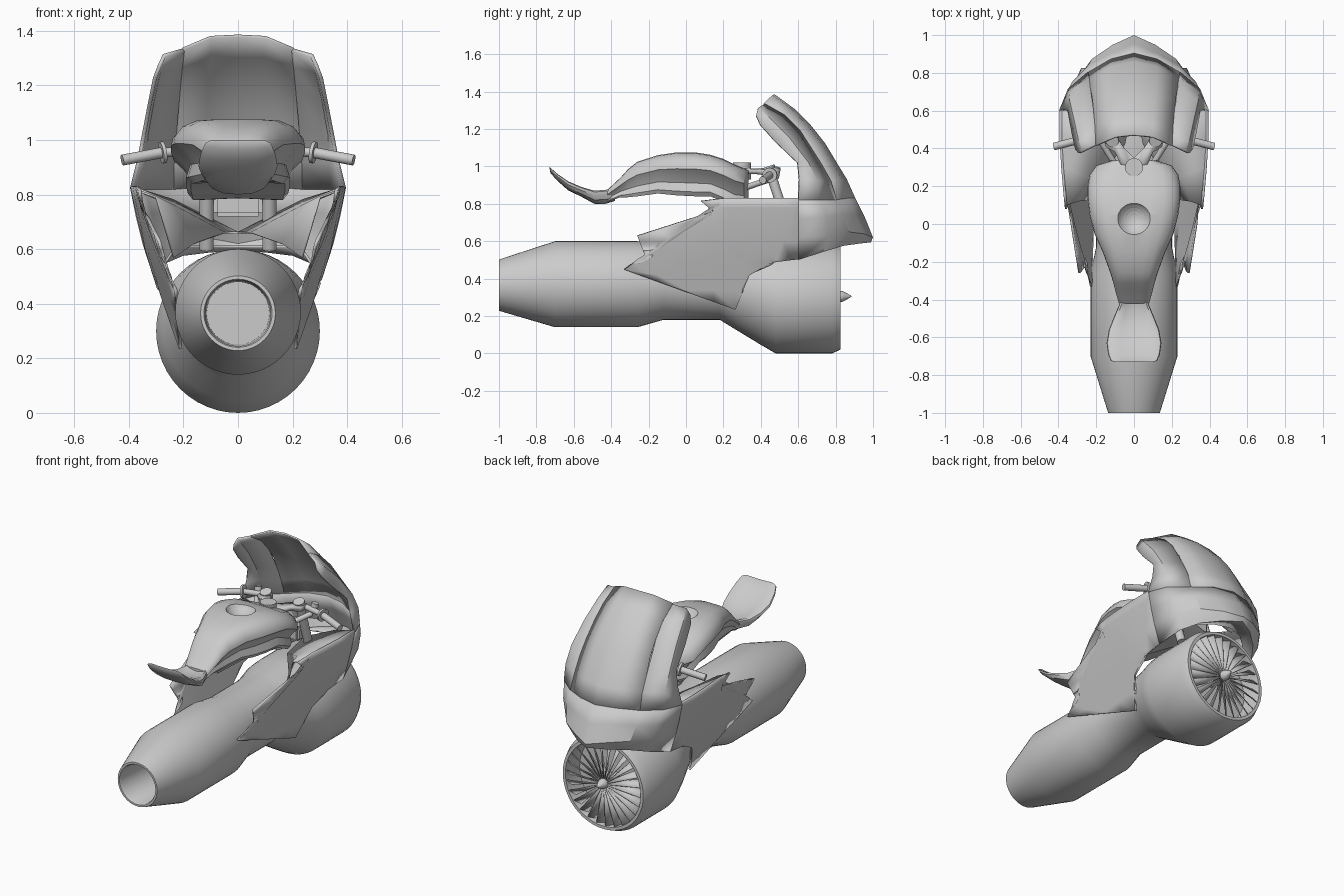
import bpy, bmesh, math
from mathutils import Vector

if "Cube" in bpy.data.objects:
    bpy.data.objects.remove(bpy.data.objects["Cube"])


def finish(name, bm, mirror=False, thick=0, angle=35):
    bmesh.ops.remove_doubles(bm, verts=bm.verts, dist=0.0002)
    bmesh.ops.recalc_face_normals(bm, faces=bm.faces)
    me = bpy.data.meshes.new(name)
    bm.to_mesh(me)
    bm.free()
    ob = bpy.data.objects.new(name, me)
    bpy.context.collection.objects.link(ob)
    bpy.ops.object.select_all(action='DESELECT')
    ob.select_set(True)
    bpy.context.view_layer.objects.active = ob
    bpy.ops.object.shade_smooth_by_angle(angle=math.radians(angle))
    if mirror:
        m = ob.modifiers.new("mirror", 'MIRROR')
        m.use_clip = True
    if thick:
        s = ob.modifiers.new("thickness", 'SOLIDIFY')
        s.thickness = thick
        s.offset = 0
    return ob


def skin(name, rows, closed=False, caps=False, **kw):
    """Join rows of points into a surface."""
    bm = bmesh.new()
    vs = [[bm.verts.new(p) for p in r] for r in rows]
    n = len(rows[0])
    for a, b in zip(vs, vs[1:]):
        for i in range(n if closed else n - 1):
            j = (i + 1) % n
            bm.faces.new((a[i], a[j], b[j], b[i]))
    if caps:
        bm.faces.new(vs[0])
        bm.faces.new(vs[-1])
    return finish(name, bm, **kw)


def circle_loft(name, prof, n=40):
    """Profile entries: y, radius, centre z."""
    rows = [[(r * math.cos(t), y, c + r * math.sin(t))
             for t in (2 * math.pi * i / n for i in range(n))] for y, r, c in prof]
    return skin(name, rows, closed=True, caps=True)


def tube(name, a, b, r, n=16, mirror=False):
    a, b = Vector(a), Vector(b)
    q = (b - a).to_track_quat('Z', 'Y')
    rows = [[p + q @ Vector((r * math.cos(2 * math.pi * i / n), r * math.sin(2 * math.pi * i / n), 0))
             for i in range(n)] for p in (a, b)]
    return skin(name, rows, closed=True, caps=True, mirror=mirror)


def box(name, x, y, z, bevel=0.01):
    bm = bmesh.new()
    bmesh.ops.create_cube(bm, size=1)
    for v in bm.verts:
        v.co = [lo + (hi - lo) * (c + .5) for c, (lo, hi) in zip(v.co, (x, y, z))]
    bmesh.ops.bevel(bm, geom=bm.edges[:], offset=bevel, segments=2, affect='EDGES')
    return finish(name, bm)


def lerp(table, t):
    for (a, fa), (b, fb) in zip(table, table[1:]):
        if t <= b:
            k = max(0, (t - a) / (b - a))
            return fa + (fb - fa) * k
    return table[-1][1]


# Jet engine body: hollow nozzle at the back, intake lip at the front
circle_loft("engine", [
    (-.65, .115, .365), (-.99, .12, .365), (-1, .125, .365), (-1, .137, .365), (-.7, .23, .37),
    (-.26, .23, .37), (-.12, .2, .38), (.18, .2, .38), (.27, .228, .353), (.4, .277, .323), (.48, .3, .3),
    (.78, .3, .3), (.825, .28, .3), (.825, .262, .3), (.7, .25, .3)], 48)

# Fan blades and spinner
bm = bmesh.new()
for k in range(26):
    t = 2 * math.pi * k / 26
    rad, tan = Vector((math.cos(t), 0, math.sin(t))), Vector((-math.sin(t), 0, math.cos(t)))
    quad = []
    for r, w, d, s in ((.03, .004, .02, 1), (.26, .02, .018, 1), (.26, .02, .018, -1), (.03, .004, .02, -1)):
        quad.append(bm.verts.new(rad * r + tan * w * s + Vector((0, .8 + d * s, .3))))
    bm.faces.new(quad)
finish("fan_blades", bm, thick=.004)
circle_loft("spinner", [(.7, .03, .305), (.835, .03, .305), (.845, .025, .305), (.865, .014, .305), (.885, .002, .305)], 16)

# Side fairing: cut-out outline, gridded, then bowed outwards
outline = [(-.26, .63), (.145, .76), (.08, .815), (.2, .83), (.6, .83), (.66, .70), (.74, .55), (.6, .505),
           (.48, .49), (.41, .46), (.34, .42), (.285, .34), (.265, .235), (-.33, .45), (-.21, .5)]
bm = bmesh.new()
bm.faces.new([bm.verts.new((0, y, z)) for y, z in outline])
bmesh.ops.triangulate(bm, faces=bm.faces[:])
for axis, cuts in ((1, (-.15, 0, .15, .3, .45, .6)), (2, (.34, .42, .5, .6, .7, .78))):
    no = Vector((0, axis == 1, axis == 2))
    for c in cuts:
        bmesh.ops.bisect_plane(bm, geom=bm.verts[:] + bm.edges[:] + bm.faces[:], plane_co=no * c, plane_no=no)
WIDTH = [(.23, .22), (.42, .28), (.63, .345), (.82, .388)]
for v in bm.verts:
    y, z = v.co.y, v.co.z
    v.co.x = lerp(WIDTH, z) - .085 * max(0, .4 - y) - .35 * max(0, y - .6)
finish("side_fairing", bm, mirror=True, thick=.012)

# Inner deck between the fairings
skin("inner_deck", [
    [(.355, .1, .81), (.30, .12, .79), (.235, .13, .57)],
    [(.375, .3, .825), (.24, .25, .76), (.16, .28, .62)],
    [(.385, .45, .825), (.24, .42, .77), (.05, .42, .66)],
    [(.385, .6, .825), (.24, .62, .78), (0, .66, .66)]], mirror=True, thick=.008)

# Windscreen
skin("windscreen", [
    [(0, .47, 1.382), (.1, .46, 1.377), (.2, .415, 1.335)],
    [(0, .575, 1.305), (.1, .56, 1.305), (.205, .52, 1.27)],
    [(0, .665, 1.215), (.11, .65, 1.21), (.212, .6, 1.19)],
    [(0, .74, 1.12), (.115, .72, 1.12), (.22, .67, 1.1)],
    [(0, .80, 1.02), (.12, .78, 1.02), (.23, .72, 1.01)],
    [(0, .855, .93), (.12, .83, .93), (.235, .765, .92)],
    [(0, .90, .83), (.12, .87, .83), (.24, .80, .82)]], mirror=True, thick=.01)

# Cowl wings either side of the screen
skin("cowl_wing", [
    [(.2, .42, 1.33), (.27, .385, 1.31), (.288, .375, 1.27)],
    [(.207, .525, 1.27), (.29, .45, 1.25), (.305, .395, 1.225)],
    [(.215, .605, 1.19), (.312, .55, 1.15), (.322, .47, 1.14)],
    [(.23, .72, 1.01), (.335, .65, 1.02), (.345, .595, 1.02)],
    [(.235, .77, .92), (.34, .70, .92), (.362, .605, .93)],
    [(.24, .80, .82), (.345, .71, .82), (.39, .6, .82)]], mirror=True, thick=.014)

# Beak nose with its underside
skin("nose", [
    [(0, .90, .83), (.12, .87, .83), (.24, .80, .82), (.345, .71, .82), (.39, .6, .82)],
    [(0, .95, .73), (.12, .90, .74), (.24, .835, .74), (.32, .755, .73), (.37, .6, .72)],
    [(0, .995, .62), (.11, .945, .64), (.22, .87, .65), (.3, .76, .63), (.345, .6, .62)],
    [(0, .985, .598), (.1, .93, .592), (.2, .84, .58), (.27, .74, .55), (.31, .6, .505)],
    [(0, .87, .61), (.1, .84, .61), (.18, .77, .61), (.24, .7, .59), (.28, .6, .53)]],
    mirror=True, thick=.01, angle=25)


def body(name, stations, section, **kw):
    """Stations: y, half width, top z, bottom z. Section: right half in unit fractions."""
    full = section + [(-u, v) for u, v in reversed(section[1:-1])]
    rows = [[(u * w, y, lo + v * (hi - lo)) for u, v in full] for y, w, hi, lo in stations]
    return skin(name, rows, closed=True, caps=True, **kw)


# Tank with a filler recess
tank = body("tank", [
    (-.42, .08, .875, .81), (-.35, .10, .94, .835), (-.31, .11, .985, .835), (-.26, .125, 1.025, .84),
    (-.15, .165, 1.06, .855), (-.05, .21, 1.075, .845), (.05, .235, 1.075, .84), (.13, .245, 1.062, .84),
    (.2, .245, 1.04, .81), (.26, .235, 1.01, .78), (.31, .2, .99, .78), (.335, .12, .98, .8)],
    [(0, 1), (.35, 1), (.65, .98), (.86, .89), (.98, .74), (1, .62), (.85, .48), (.72, .3), (.78, .1), (.7, 0), (0, .03)])
bpy.ops.mesh.primitive_uv_sphere_add(segments=32, ring_count=16, radius=.1, location=(0, .03, 1.125))
cutter = bpy.context.object
cutter.name = "filler_cutter"
cut = tank.modifiers.new("filler", 'BOOLEAN')
cut.operation = 'DIFFERENCE'
cut.object = cutter
bpy.context.view_layer.objects.active = tank
bpy.ops.object.modifier_apply(modifier="filler")
bpy.data.objects.remove(cutter)

# Upswept seat tail
body("seat", [
    (-.73, .10, 1.0, .99), (-.725, .122, .993, .965), (-.69, .137, .962, .925), (-.63, .145, .92, .872),
    (-.56, .133, .89, .838), (-.49, .105, .87, .80), (-.43, .08, .875, .80), (-.38, .06, .88, .815)],
    [(0, .75), (.5, .85), (.85, 1), (.97, .9), (1, .65), (.9, .3), (.5, .05), (0, 0)])

# Forks, yokes and steering head
tube("fork", (.115, .45, .97), (.115, .57, .60), .026, mirror=True)
tube("fork_cap", (.115, .44, 1.0), (.115, .455, .955), .034, mirror=True)
box("lower_yoke", (-.09, .09), (.47, .57), (.72, .81), .015)
tube("steering_head", (0, .30, .93), (0, .30, 1.02), .048, 20)
skin("top_yoke", [[(0, .26, .975), (0, .35, .975)], [(.05, .27, .975), (.05, .40, .975)],
                  [(.1, .38, .972), (.1, .475, .972)], [(.15, .41, .968), (.15, .47, .968)]], mirror=True, thick=.028)
tube("steering_damper", (.07, .27, .87), (.19, .46, .935), .016, mirror=True)

# Handlebars with collars
tube("bar_root", (.12, .47, .965), (.28, .45, .953), .017, mirror=True)
tube("grip", (.27, .45, .955), (.424, .41, .926), .02, mirror=True)
tube("grip_collar", (.27, .45, .955), (.282, .447, .953), .04, mirror=True)
tube("brake_reservoir", (.19, .475, .94), (.2, .485, .995), .022, mirror=True)
